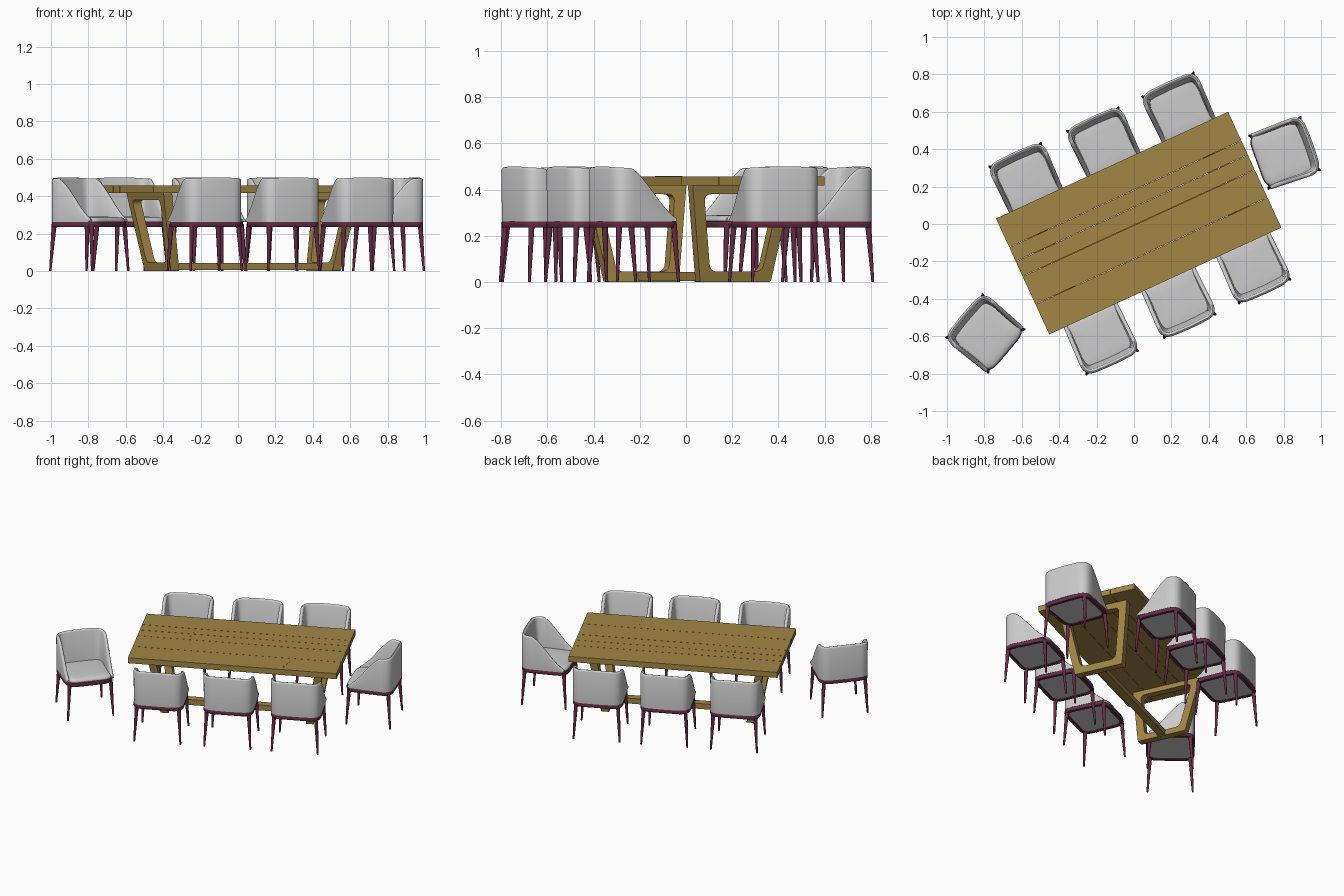
import bpy, bmesh, math
from mathutils import Vector, Matrix

if "Cube" in bpy.data.objects:
    bpy.data.objects.remove(bpy.data.objects["Cube"])

def material(name, rgb):
    m = bpy.data.materials.new(name)
    m.diffuse_color = (*rgb, 1)
    m.use_nodes = True
    m.node_tree.nodes["Principled BSDF"].inputs["Base Color"].default_value = m.diffuse_color
    return m

WOOD = material("oak", (0.36, 0.24, 0.06))
DARK = material("dark_red_wood", (0.13, 0.025, 0.06))

def finish(name, bm, mat=None, smooth=None):
    bmesh.ops.recalc_face_normals(bm, faces=bm.faces)
    me = bpy.data.meshes.new(name)
    bm.to_mesh(me)
    bm.free()
    ob = bpy.data.objects.new(name, me)
    bpy.context.collection.objects.link(ob)
    if mat:
        me.materials.append(mat)
    if smooth:
        bpy.ops.object.select_all(action='DESELECT')
        ob.select_set(True)
        bpy.context.view_layer.objects.active = ob
        bpy.ops.object.shade_smooth_by_angle(angle=math.radians(smooth))
    return ob

def loft(bm, rings, wrap_rings=False, wrap_pts=True):
    """Skin a list of equal rings; ends are capped unless the rings wrap."""
    vs = [[bm.verts.new(p) for p in r] for r in rings]
    n, m = len(vs), len(vs[0])
    for i in range(n if wrap_rings else n - 1):
        for j in range(m if wrap_pts else m - 1):
            a, b = vs[i], vs[(i + 1) % n]
            k = (j + 1) % m
            bm.faces.new((a[j], a[k], b[k], b[j]))
    if not wrap_rings:
        bm.faces.new(vs[0])
        bm.faces.new(vs[-1])

def bend(a, p, b, r, n=7):
    """Rounded corner at p between neighbours a and b."""
    a, p, b = Vector(a), Vector(p), Vector(b)
    s, e = p + (a - p).normalized() * r, p + (b - p).normalized() * r
    return [s * (1 - t) ** 2 + p * 2 * t * (1 - t) + e * t * t
            for t in (i / (n - 1) for i in range(n))]

def fillet(poly, r):
    n = len(poly)
    return [q for i in range(n) for q in bend(poly[i - 1], poly[i], poly[(i + 1) % n], r)]

def box(bm, x0, x1, y0, y1, z0, z1):
    loft(bm, [[(x0, y0, z), (x1, y0, z), (x1, y1, z), (x0, y1, z)] for z in (z0, z1)])

# ---------- table, built along x then turned ----------
ANG = math.radians(24.7)
TABLE = Matrix.Translation((0.025, 0.005, 0)) @ Matrix.Rotation(ANG, 4, 'Z')
L, W, TOP = 0.683, 0.342, 0.457
parts = []

# planks of the table top
cuts = [-W, -0.164, 0.0, 0.088, 0.171, W]
for a, b in zip(cuts, cuts[1:]):
    bm = bmesh.new()
    box(bm, -L, L, a + 0.001, b - 0.001, 0.418, TOP)
    parts.append(finish("table_plank", bm, WOOD))

# bow-tie inlays
for x, y in ((-0.345, 0.09), (0.335, -0.26)):
    bm = bmesh.new()
    tie = [(-.018, -.038), (.018, -.038), (.006, 0), (.018, .038), (-.018, .038), (-.006, 0)]
    loft(bm, [[(x + px, y + py, z) for px, py in tie] for z in (0.44, TOP + 0.0008)])
    parts.append(finish("bow_tie_inlay", bm, WOOD))

# leaning trapezoid leg frames
def trapezoid(b, t, z0, z1, r):
    return fillet([(-b, z0), (b, z0), (t, z1), (-t, z1)], r)

outer = trapezoid(0.168, 0.238, 0.0, 0.418, 0.008)
inner = trapezoid(0.124, 0.180, 0.045, 0.380, 0.035)
for s in (-1, 1):
    bm = bmesh.new()
    rings = [[(s * (u + z * 0.18), y, z) for y, z in loop]
             for loop, u in ((outer, 0.45), (outer, 0.50), (inner, 0.50), (inner, 0.45))]
    loft(bm, rings, wrap_rings=True)
    parts.append(finish("table_leg_frame", bm, WOOD, 30))

# floor stretcher
bm = bmesh.new()
box(bm, -0.46, 0.46, -0.025, 0.025, 0.005, 0.043)
parts.append(finish("table_stretcher", bm, WOOD))
for ob in parts:
    ob.matrix_world = TABLE

# ---------- one chair, back towards +y ----------
FRONT, BACK, D = 0.157, 0.166, 0.157

def outline(inset, z):
    f, b, d = FRONT - inset, BACK - inset, D - inset
    loop = fillet([(-f, -d), (f, -d), (b, d), (-b, d)], max(0.075 - inset, 0.02))
    return [(p.x, p.y, z) for p in loop]

# seat rail
bm = bmesh.new()
loft(bm, [outline(*s) for s in ((0.002, 0.236), (0, 0.24), (0, 0.258), (0.002, 0.262),
                                (0.022, 0.262), (0.022, 0.236))], wrap_rings=True)
rail = finish("seat_rail", bm, DARK, 40)

# tapered splayed legs
bm = bmesh.new()
for sx in (-1, 1):
    for sy in (-1, 1):
        rings = []
        for x, y, z, r in ((0.151, 0.146, 0, 0.006), (0.137, 0.130, 0.25, 0.0135)):
            rings.append([(sx * x + r * math.cos(k * math.pi / 6),
                           sy * y + r * math.sin(k * math.pi / 6), z) for k in range(12)])
        loft(bm, rings)
legs = finish("chair_legs", bm, DARK, 40)

# seat cushion with its underside panel
bm = bmesh.new()
loft(bm, [outline(*s) for s in ((0.02, 0.242), (0.02, 0.260), (0.006, 0.263), (0.004, 0.270),
                                (0.008, 0.278), (0.018, 0.284), (0.04, 0.288), (0.08, 0.290))])
cushion = finish("seat_cushion", bm, None, 50)

# wrap-around back with arms that sweep down to the front
start, corner = Vector((-0.158, -0.135)), Vector((-BACK, D))
curve = bend(start, corner, (0, D), 0.075, 9)
half = [start.lerp(curve[0], i / 14) for i in range(14)] + curve
half += [Vector((-0.045, D + 0.002))]
path = half + [Vector((0, D + 0.003))] + [Vector((-p.x, p.y)) for p in reversed(half)]
bm = bmesh.new()
rings = []
for i, p in enumerate(path):
    t = (path[min(i + 1, len(path) - 1)] - path[max(i - 1, 0)]).normalized()
    inward = Vector((t.y, -t.x))
    k = min(max((p.y + 0.135) / 0.215, 0), 1)
    h = 0.284 + 0.216 * (0.55 * k + 0.45 * k * k * (3 - 2 * k)) - 0.006 * (p.x / BACK) ** 2
    base = 0.028 + 0.02 * min(max((p.y - 0.06) / 0.09, 0), 1)
    section = ((0.001, 0.262), (0, h - 0.012), (0.003, h - 0.004), (0.010, h),
               (0.018, h - 0.003), (0.022, h - 0.011), (base, 0.268))
    rings.append([(*(p + inward * d), z) for d, z in section])
loft(bm, rings)
shell = finish("chair_back", bm, None, 45)

# ---------- place the chairs ----------
deg = math.degrees(ANG)
places = [(-0.575, 0.238, deg), (-0.160, 0.428, deg), (0.242, 0.613, deg),
          (-0.177, -0.608, deg + 180), (0.237, -0.413, deg + 180), (0.637, -0.228, deg + 180),
          (0.805, 0.380, -70), (-0.795, -0.585, 50)]
for i, (x, y, a) in enumerate(places):
    mat = Matrix.Translation((x, y, 0)) @ Matrix.Rotation(math.radians(a), 4, 'Z')
    for part in (rail, legs, cushion, shell):
        ob = part
        if i:
            ob = part.copy()
            bpy.context.collection.objects.link(ob)
        ob.matrix_world = mat
